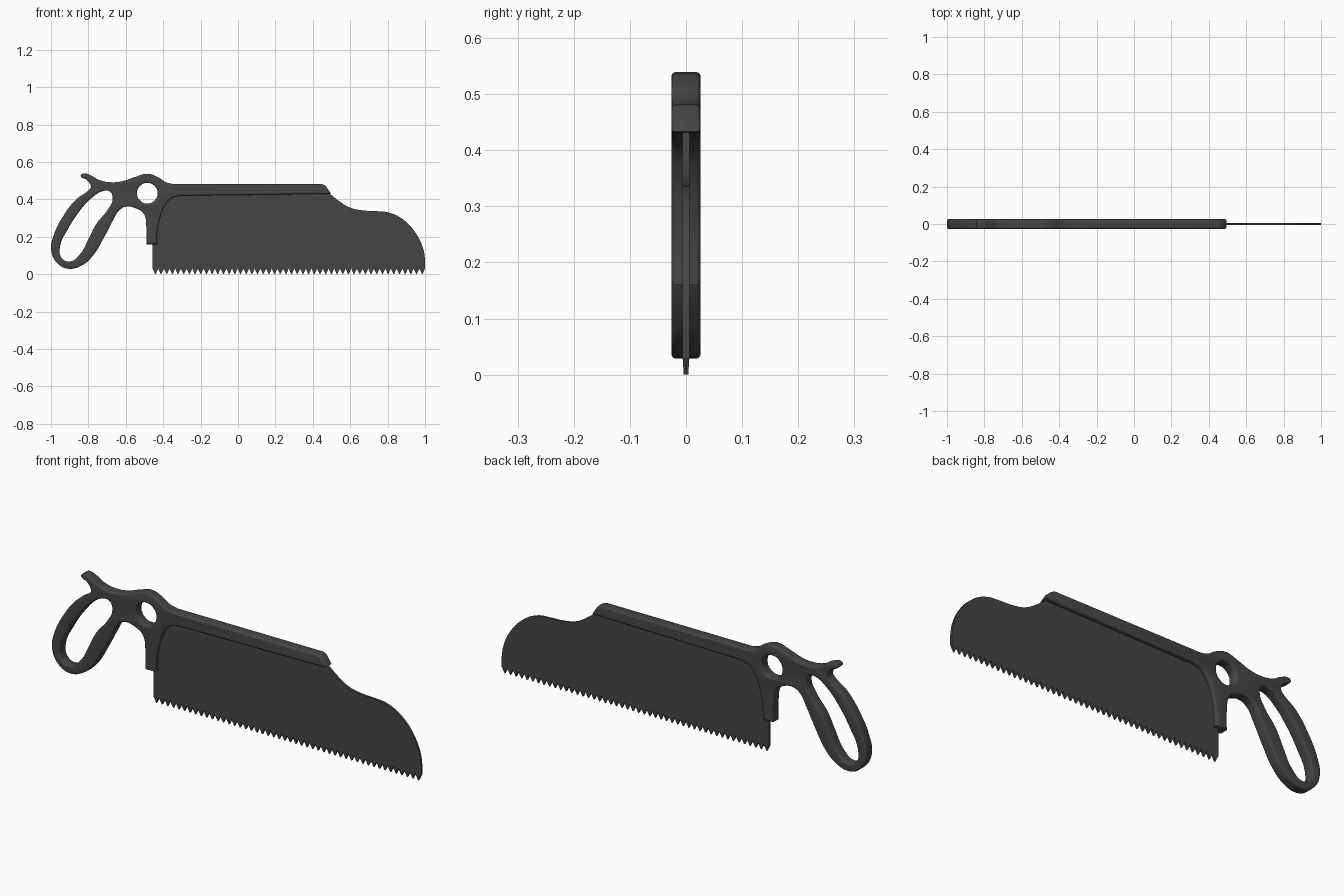
import bpy, bmesh, math

if "Cube" in bpy.data.objects:
    bpy.data.objects.remove(bpy.data.objects["Cube"])


def plate(name, loops, half, bevel, res=6):
    """Solid plate in the XZ plane from closed loops; (x, z, 1) marks a sharp corner."""
    cu = bpy.data.curves.new(name, 'CURVE')
    cu.dimensions = '2D'
    cu.fill_mode = 'BOTH'
    cu.resolution_u = res
    cu.extrude = half - bevel
    cu.bevel_depth = bevel
    cu.bevel_resolution = 2
    cu.offset = -bevel
    for pts in loops:
        sp = cu.splines.new('BEZIER')
        sp.bezier_points.add(len(pts) - 1)
        sp.use_cyclic_u = True
        for bp, p in zip(sp.bezier_points, pts):
            bp.co = (p[0], p[1], 0)
            kind = 'VECTOR' if len(p) > 2 else 'AUTO'
            bp.handle_left_type = bp.handle_right_type = kind
    ob = bpy.data.objects.new(name, cu)
    bpy.context.collection.objects.link(ob)
    ob.rotation_euler = (math.pi / 2, 0, 0)
    bpy.ops.object.select_all(action='DESELECT')
    bpy.context.view_layer.objects.active = ob
    ob.select_set(True)
    bpy.ops.object.convert(target='MESH')
    ob = bpy.context.object
    bpy.ops.object.transform_apply(location=False, rotation=True, scale=False)
    bm = bmesh.new()
    bm.from_mesh(ob.data)
    bmesh.ops.remove_doubles(bm, verts=bm.verts, dist=0.0002)
    bmesh.ops.recalc_face_normals(bm, faces=bm.faces)
    bm.to_mesh(ob.data)
    bm.free()
    bpy.ops.object.shade_smooth_by_angle(angle=math.radians(35))
    return ob


# Frame: horn, ring, spine, blade clamp and grip loop in one outline
outer = [(-.84, .53), (-.825, .539), (-.79, .53), (-.74, .503), (-.685, .492), (-.62, .497),
         (-.55, .52), (-.485, .537), (-.43, .52), (-.385, .492), (-.345, .482, 1),
         (.45, .482, 1), (.468, .474, 1), (.495, .433, 1), (.485, .43, 1),
         (-.31, .42, 1), (-.357, .406), (-.395, .36), (-.42, .29), (-.431, .23),
         (-.433, .16, 1), (-.49, .16, 1), (-.49, .25), (-.505, .325), (-.545, .352),
         (-.595, .362), (-.635, .342), (-.67, .285), (-.72, .19), (-.775, .10),
         (-.83, .05), (-.905, .029), (-.965, .058), (-.999, .13), (-.985, .21),
         (-.935, .31), (-.865, .40), (-.80, .448), (-.787, .466), (-.81, .505), (-.838, .519)]
grip_hole = [(-.72, .445), (-.685, .442), (-.67, .405), (-.70, .34), (-.757, .27), (-.80, .187),
             (-.845, .107), (-.90, .068), (-.945, .09), (-.95, .155), (-.91, .24),
             (-.845, .34), (-.78, .41)]
ring_hole = [(-.485 + .055 * math.cos(i * math.pi / 4), .433 + .055 * math.sin(i * math.pi / 4))
             for i in range(8)]
plate('handle_frame', [outer, grip_hole, ring_hole], .026, .008)

# Blade with an S-curved nose, its upper edge set inside the spine
GULLET = .03
plate('blade', [[(-.457, GULLET, 1), (-.457, .25, 1), (-.40, .40, 1), (-.34, .45, 1),
                 (.475, .45, 1), (.488, .433, 1), (.535, .395), (.60, .356), (.67, .341),
                 (.74, .337), (.81, .329), (.89, .287), (.957, .21), (.992, .13),
                 (1, .08, 1), (1, GULLET, 1)]], .006, 0, 8)

# Saw teeth, thinning toward the tips
N = 48
pitch = 1.457 / N
bm = bmesh.new()
for i in range(N):
    x = -.457 + i * pitch
    f, b = [[bm.verts.new(c) for c in
             ((x, s * .006, GULLET), (x + pitch * .46, s * .004, 0),
              (x + pitch * .54, s * .004, 0), (x + pitch, s * .006, GULLET))] for s in (-1, 1)]
    bm.faces.new(f)
    bm.faces.new(b[::-1])
    for k in range(3):
        bm.faces.new((f[k + 1], f[k], b[k], b[k + 1]))
bmesh.ops.recalc_face_normals(bm, faces=bm.faces)
me = bpy.data.meshes.new('saw_teeth')
bm.to_mesh(me)
bm.free()
bpy.context.collection.objects.link(bpy.data.objects.new('saw_teeth', me))

# Dark grey finish
mat = bpy.data.materials.new('dark_steel')
mat.diffuse_color = (.06, .06, .06, 1)
mat.use_nodes = True
mat.node_tree.nodes["Principled BSDF"].inputs["Base Color"].default_value = mat.diffuse_color
for ob in bpy.data.objects:
    ob.data.materials.append(mat)
